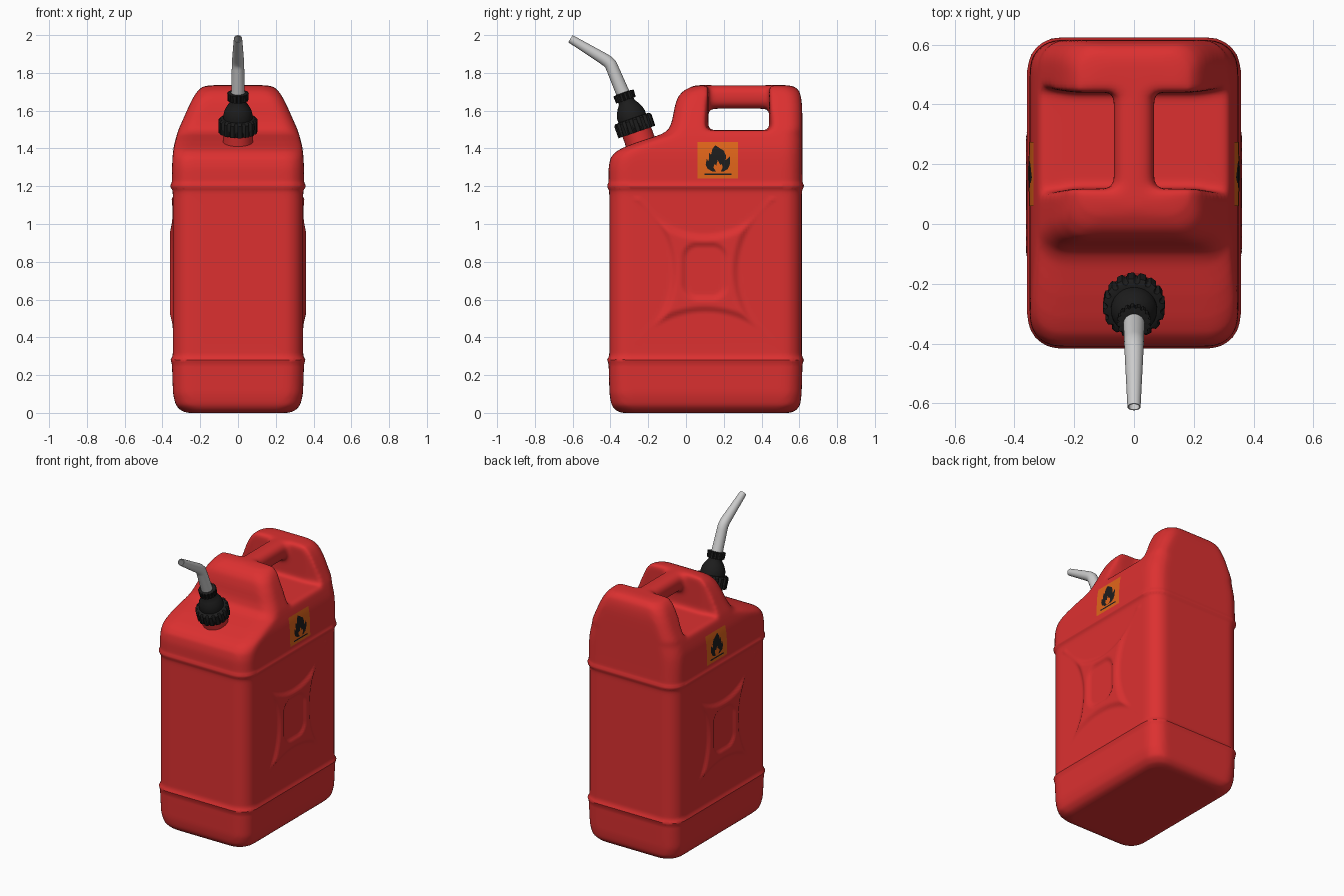
import bpy, bmesh, math
from mathutils import Vector, Matrix
from mathutils.bvhtree import BVHTree

if "Cube" in bpy.data.objects:
    bpy.data.objects.remove(bpy.data.objects["Cube"])


def material(name, col):
    m = bpy.data.materials.new(name)
    m.diffuse_color = (*col, 1)
    m.use_nodes = True
    m.node_tree.nodes["Principled BSDF"].inputs["Base Color"].default_value = m.diffuse_color
    return m


RED = material("red_plastic", (0.72, 0.03, 0.03))
BLACK = material("black_plastic", (0.012, 0.012, 0.012))
ORANGE = material("orange_label", (0.75, 0.13, 0.01))


def make(name, verts, faces, mat=None):
    me = bpy.data.meshes.new(name)
    me.from_pydata([tuple(v) for v in verts], [], faces)
    bm = bmesh.new()
    bm.from_mesh(me)
    bmesh.ops.recalc_face_normals(bm, faces=bm.faces)
    bm.to_mesh(me)
    bm.free()
    ob = bpy.data.objects.new(name, me)
    bpy.context.collection.objects.link(ob)
    if mat:
        me.materials.append(mat)
    return ob


def loft(name, rings, mat=None):
    """Skin a list of equal-length rings and cap both ends."""
    n, k = len(rings[0]), len(rings)
    faces = [(a * n + i, a * n + (i + 1) % n, (a + 1) * n + (i + 1) % n, (a + 1) * n + i)
             for a in range(k - 1) for i in range(n)]
    faces += [tuple(range(n)), tuple(range((k - 1) * n, k * n))]
    return make(name, [p for r in rings for p in r], faces, mat)


def rounded(u0, u1, v0, v1, r, n=8):
    """Rounded rectangle as 2D points."""
    pts = []
    for c, (u, v) in enumerate([(u1 - r, v1 - r), (u0 + r, v1 - r), (u0 + r, v0 + r), (u1 - r, v0 + r)]):
        for i in range(n + 1):
            a = math.pi / 2 * (c + i / n)
            pts.append((u + r * math.cos(a), v + r * math.sin(a)))
    return pts


def smooth(t):
    t = max(0.0, min(1.0, t))
    return t * t * (3 - 2 * t)


# can body sections: height, half width, front y, back y
sections = [
    (0, .27, -.34, .55), (.01, .30, -.37, .58), (.04, .33, -.395, .605), (.1, .344, -.405, .612),
    (.27, .35, -.41, .617), (.3, .345, -.406, .613), (1.17, .345, -.406, .613), (1.2, .35, -.41, .617),
    (1.3, .349, -.41, .616), (1.35, .347, -.4, .616), (1.385, .344, -.37, .616), (1.41, .34, -.32, .616),
    (1.44, .333, -.24, .616), (1.475, .323, -.13, .616), (1.5, .315, -.09, .616), (1.55, .293, -.073, .616),
    (1.62, .262, -.06, .615), (1.67, .237, -.045, .61), (1.705, .214, -.015, .6), (1.728, .188, .03, .575),
    (1.735, .15, .07, .54)]
body = loft("can_body", [[(x, y, z) for x, y in rounded(-w, w, f, b, .1 if z < 1.5 else .08)]
                         for z, w, f, b in sections], RED)

# gap between the two posts, then the grip bar across it
plan = [(-.5, .07), (-.2, .118), (.2, .118), (.5, .07), (.5, .485), (.2, .44), (-.2, .44), (-.5, .485)]
gap = loft("handle_gap_cutter", [[(x, y, z) for x, y in plan] for z in (1.497, 1.9)])
bar = loft("grip_bar_helper", [[(x, y, z) for x, z in rounded(-.068, .068, 1.61, 1.735, .05)] for y in (.05, .5)])
for helper, op in ((gap, 'DIFFERENCE'), (bar, 'UNION')):
    m = body.modifiers.new(op, 'BOOLEAN')
    m.object, m.operation, m.solver = helper, op, 'EXACT'
    helper.hide_render = True

# blend everything into one soft moulded skin
m = body.modifiers.new("skin", 'REMESH')
m.mode, m.voxel_size = 'VOXEL', 0.0125
m = body.modifiers.new("soften", 'SMOOTH')
m.factor, m.iterations = 0.5, 12
dg = bpy.context.evaluated_depsgraph_get()
skin = bpy.data.meshes.new_from_object(body.evaluated_get(dg))
body.modifiers.clear()
body.data = skin
skin.materials.clear()
skin.materials.append(RED)
for helper in (gap, bar):
    bpy.data.objects.remove(helper)

# moulded ribs, star-shaped recess and centre pad on both sides
arcs = [(.1, 1.345, .395), (.1, .04, .49), (-.54, .75, .459), (.74, .75, .459)]
shift = []
for v in skin.vertices:
    x, y, z = v.co
    out = sum(.009 * math.exp(-((z - h) / .014) ** 2) for h in (.28, 1.2))
    move = Vector((v.normal.x, v.normal.y, 0)) * out
    if abs(x) > .28 and abs(y - .1) < .37 and .37 < z < 1.14:
        d = min(math.hypot(y - cy, z - cz) - r for cy, cz, r in arcs)
        q = Vector((max(abs(y - .1) - .04, 0), max(abs(z - .75) - .07, 0))).length
        depth = -.016 * smooth(d / .04) + .013 * smooth((.072 - q) / .03 + .5)
        move.x += math.copysign(depth, x)
    shift.append(move)
for v, mv in zip(skin.vertices, shift):
    v.co += mv


# neck and ribbed cap, turned about the tilted pouring axis
AXIS = Matrix.Translation((0, -.26, 1.487)) @ Matrix.Rotation(math.radians(19), 4, 'X')


def lathe(name, prof, mat, n=96):
    rings = []
    for r, h, rib in prof:
        ring = []
        for i in range(n):
            a, rr = 2 * math.pi * i / n, r + (rib if i % 6 < 4 else 0)
            ring.append(AXIS @ Vector((rr * math.cos(a), rr * math.sin(a), h)))
        rings.append(ring)
    return loft(name, rings, mat)


lathe("neck", [(.084, -.1, 0), (.08, -.04, 0), (.08, .01, 0)], RED)
lathe("screw_cap", [(.07, 0, 0), (.094, 0, .009), (.095, .066, .009), (.089, .075, .006), (.077, .077, 0),
                    (.077, .095, 0), (.072, .118, 0), (.058, .145, 0), (.044, .165, 0), (.043, .178, 0),
                    (.049, .178, .006), (.051, .218, .006), (.036, .221, 0)], BLACK)

# bent tapering spout, open at the tip
path = [(-.315, 1.65, .037), (-.333, 1.69, .036), (-.39, 1.825, .033), (-.4, 1.846, .033),
        (-.417, 1.862, .032), (-.438, 1.876, .031), (-.612, 1.981, .022)]
spout = []
for k, (y, z, r) in enumerate(path):
    a, b = path[max(k - 1, 0)], path[min(k + 1, len(path) - 1)]
    if k == len(path) - 1:
        a = path[k - 1]
    t = Vector((0, b[0] - a[0], b[1] - a[1])).normalized()
    side = t.cross(Vector((1, 0, 0)))
    spout.append([[Vector((rr * math.cos(q), y, z)) + side * rr * math.sin(q)
                   for q in (2 * math.pi * i / 32 for i in range(32))] for rr in (r, r - .004)])
loft("spout", [s[0] for s in spout] + [s[1] for s in reversed(spout)])

# warning labels projected onto both sides of the body
tree = BVHTree.FromPolygons([v.co.copy() for v in skin.vertices], [tuple(p.vertices) for p in skin.polygons])


def decal(name, pts, lift, mat, s):
    bm = bmesh.new()
    bm.faces.new([bm.verts.new((0, y, z)) for y, z in pts])
    bmesh.ops.triangulate(bm, faces=bm.faces[:])
    for axis, start, step in ((Vector((0, 0, 1)), 1.24, .015), (Vector((0, 1, 0)), .06, .03)):
        for i in range(1, 14):
            bmesh.ops.bisect_plane(bm, geom=bm.verts[:] + bm.edges[:] + bm.faces[:],
                                   plane_co=axis * (start + i * step), plane_no=axis)
    for v in bm.verts:
        hit = tree.ray_cast(Vector((s, v.co.y, v.co.z)), Vector((-s, 0, 0)))[0]
        v.co.x = hit.x + s * lift
    bm.normal_update()
    for f in bm.faces:
        if f.normal.x * s < 0:
            f.normal_flip()
    me = bpy.data.meshes.new(name)
    bm.to_mesh(me)
    bm.free()
    me.materials.append(mat)
    bpy.context.collection.objects.link(bpy.data.objects.new(name, me))


flame = [(.14, 1.278), (.115, 1.292), (.104, 1.315), (.11, 1.345), (.12, 1.33), (.127, 1.352), (.122, 1.378),
         (.138, 1.36), (.146, 1.378), (.14, 1.398), (.155, 1.417), (.158, 1.396), (.176, 1.38), (.184, 1.352),
         (.195, 1.365), (.2, 1.388), (.212, 1.362), (.21, 1.338), (.222, 1.347), (.233, 1.36), (.234, 1.32),
         (.222, 1.292), (.2, 1.278)]
core = [(.158, 1.279), (.145, 1.298), (.151, 1.318), (.16, 1.31), (.168, 1.338), (.181, 1.312), (.19, 1.318),
        (.194, 1.298), (.184, 1.279)]
for s, tag in ((1, "right"), (-1, "left")):
    decal("label_" + tag, [(.06, 1.24), (.275, 1.24), (.275, 1.434), (.06, 1.434)], .002, ORANGE, s)
    decal("flame_" + tag, flame, .0035, BLACK, s)
    decal("flame_core_" + tag, core, .005, ORANGE, s)
    decal("flame_base_" + tag, [(.098, 1.259), (.242, 1.259), (.242, 1.268), (.098, 1.268)], .0035, BLACK, s)

# smooth shading with crisp edges on the hard parts
bpy.ops.object.select_all(action='SELECT')
bpy.context.view_layer.objects.active = body
bpy.ops.object.shade_smooth_by_angle(angle=math.radians(40))
